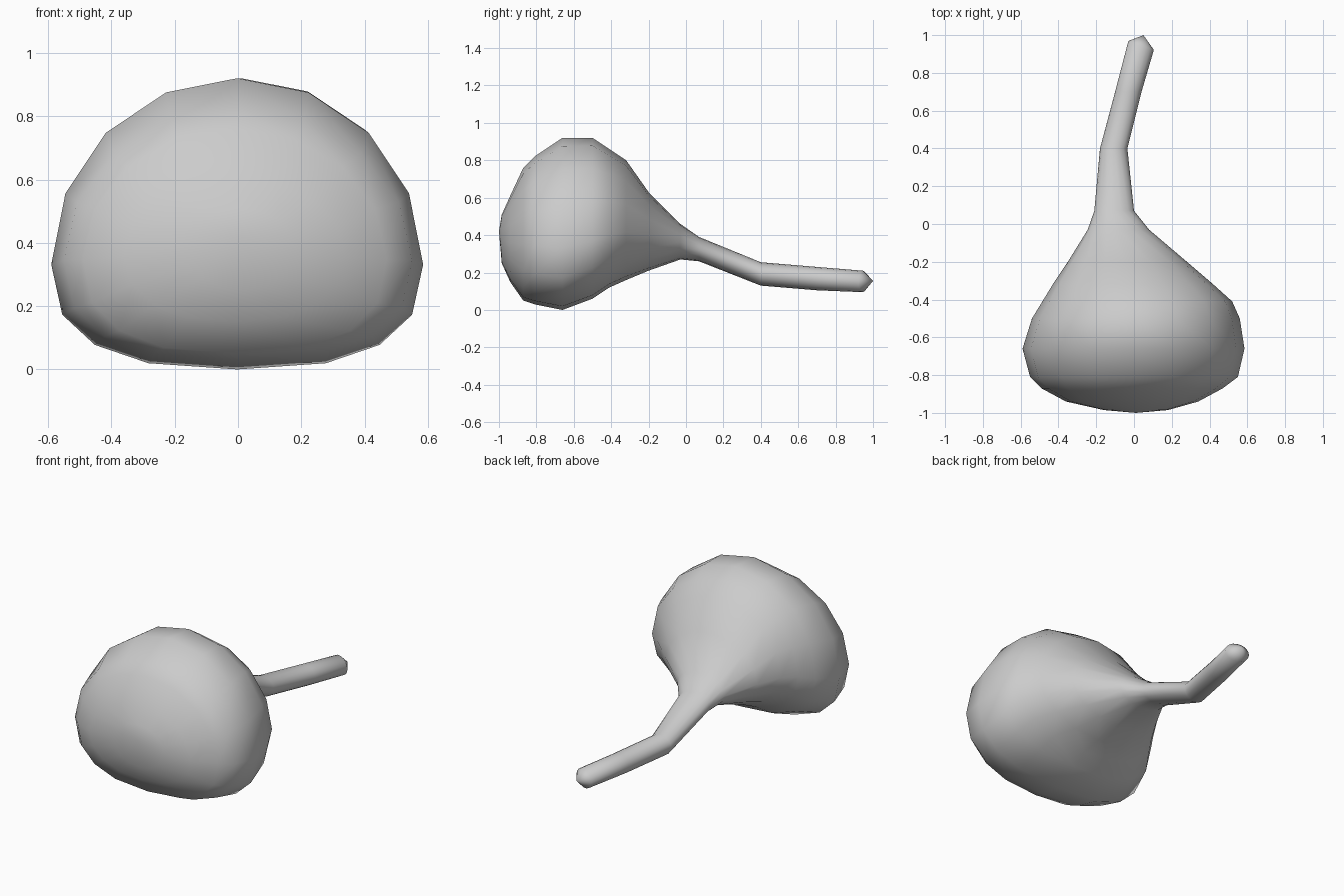
import bpy, bmesh
from math import cos, sin, pi, copysign

cube = bpy.data.objects.get("Cube")
if cube:
    bpy.data.objects.remove(cube)

grey = bpy.data.materials.new("plain grey")
grey.use_nodes = True
grey.diffuse_color = (0.6, 0.6, 0.6, 1)
grey.node_tree.nodes["Principled BSDF"].inputs["Base Color"].default_value = (0.6, 0.6, 0.6, 1)

SIDES = 16
# Cross-sections: y, left x, right x, bottom z, top z, widest height share, lower squareness
SECTIONS = [
    (-0.985, -0.16, 0.18, 0.25, 0.51, 0.5, 2),
    (-0.94, -0.36, 0.34, 0.15, 0.61, 0.45, 2.2),
    (-0.87, -0.49, 0.47, 0.05, 0.76, 0.42, 2.5),
    (-0.81, -0.55, 0.55, 0.03, 0.82, 0.4, 2.6),
    (-0.66, -0.59, 0.585, 0, 0.92, 0.36, 2.6),
    (-0.5, -0.54, 0.56, 0.06, 0.92, 0.36, 2.5),
    (-0.41, -0.485, 0.52, 0.12, 0.86, 0.38, 2.3),
    (-0.32, -0.43, 0.42, 0.16, 0.8, 0.4, 2),
    (-0.2, -0.35, 0.28, 0.21, 0.63, 0.45, 2),
    (-0.03, -0.245, 0.08, 0.27, 0.46, 0.5, 2),
    (0.07, -0.21, 0, 0.26, 0.39, 0.5, 2),
    (0.4, -0.18, -0.035, 0.13, 0.255, 0.5, 2),
    (0.7, -0.1, 0.04, 0.105, 0.23, 0.5, 2),
    (0.945, -0.03, 0.105, 0.095, 0.21, 0.5, 2),
]


def curve(value, power):
    return copysign(abs(value) ** (2 / power), value)


# Loft the rounded body into its long bent stem
bm = bmesh.new()
rings = []
for y, x0, x1, z0, z1, share, power in SECTIONS:
    cx, cz = (x0 + x1) / 2, z0 + share * (z1 - z0)
    ring = []
    for i in range(SIDES):
        a = 2 * pi * i / SIDES
        p = power if sin(a) < 0 else 2
        dx = curve(cos(a), p) * (x1 - x0) / 2
        dz = curve(sin(a), p) * (z1 - cz if sin(a) > 0 else cz - z0)
        slant = -0.35 * dx if y > 0.9 else 0
        ring.append(bm.verts.new((cx + dx, y + slant, cz + dz)))
    rings.append(ring)
for a, b in zip(rings, rings[1:]):
    for i in range(SIDES):
        j = (i + 1) % SIDES
        bm.faces.new((a[i], a[j], b[j], b[i]))

# Close the blunt front and the stem tip
for ring, tip in ((rings[0], (0.01, -1, 0.42)), (rings[-1], (0.05, 1, 0.155))):
    point = bm.verts.new(tip)
    for i in range(SIDES):
        bm.faces.new((ring[i], ring[(i + 1) % SIDES], point))
bmesh.ops.recalc_face_normals(bm, faces=bm.faces)

mesh = bpy.data.meshes.new("body_and_stem")
bm.to_mesh(mesh)
bm.free()
mesh.materials.append(grey)
mesh.shade_smooth()
body = bpy.data.objects.new("body_and_stem", mesh)
bpy.context.collection.objects.link(body)
